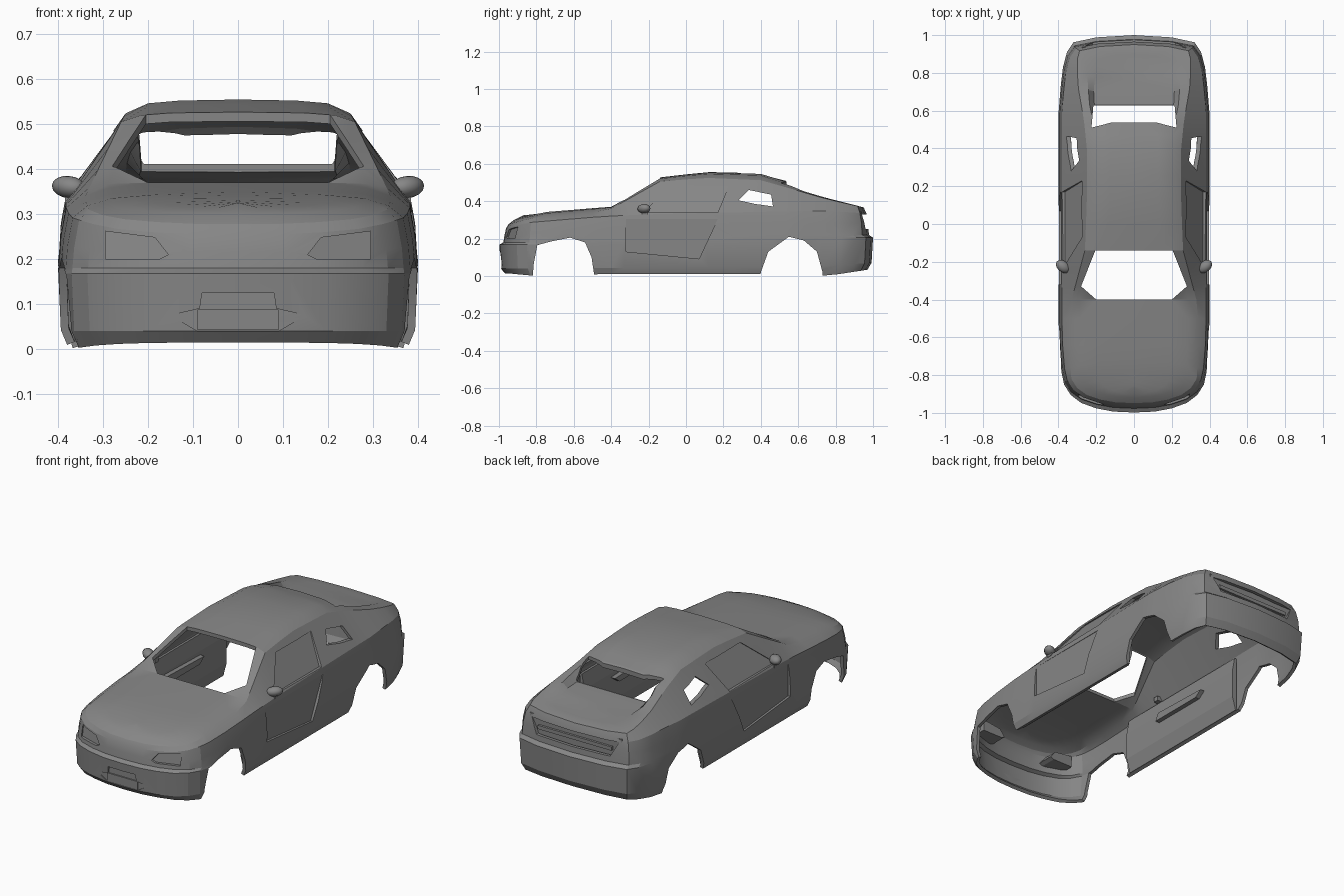
import bpy, bmesh, math

if "Cube" in bpy.data.objects:
    bpy.data.objects.remove(bpy.data.objects["Cube"])

grey = bpy.data.materials.new("dark_grey")
grey.diffuse_color = (.24, .24, .24, 1)
grey.use_nodes = True
grey.node_tree.nodes["Principled BSDF"].inputs["Base Color"].default_value = grey.diffuse_color


def interp(keys, y, k=1):
    if y <= keys[0][0]:
        return keys[0][k]
    for a, b in zip(keys, keys[1:]):
        if y <= b[0]:
            return a[k] + (b[k] - a[k]) * (y - a[0]) / (b[0] - a[0])
    return keys[-1][k]


def new_object(name, bm):
    bmesh.ops.recalc_face_normals(bm, faces=bm.faces)
    me = bpy.data.meshes.new(name)
    bm.to_mesh(me)
    bm.free()
    me.materials.append(grey)
    ob = bpy.data.objects.new(name, me)
    bpy.context.collection.objects.link(ob)
    return ob


def prism(name, poly, axis, lo, hi):
    """Extrude a 2D polygon along an axis; lo/hi may be functions of the 2D point."""
    bm = bmesh.new()
    loops = []
    for d in (lo, hi):
        loop = []
        for a, b in poly:
            v = [a, b]
            v.insert(axis, d(a, b) if callable(d) else d)
            loop.append(bm.verts.new(v))
        loops.append(loop)
        bm.faces.new(loop)
    n = len(poly)
    for i in range(n):
        j = (i + 1) % n
        bm.faces.new((loops[0][i], loops[0][j], loops[1][j], loops[1][i]))
    return new_object(name, bm)


def rect(x0, x1, z0, z1):
    return [(x0, z0), (x1, z0), (x1, z1), (x0, z1)]


# Half plan outline, nose to tail
outline = [(0, -.998), (.11, -.993), (.2, -.976), (.28, -.947), (.335, -.905), (.37, -.85),
           (.385, -.78), (.395, -.65), (.4, -.5), (.4, -.40), (.4, -.33), (.4, -.24),
           (.4, -.14), (.4, 0), (.4, .12), (.4, .26), (.4, .4), (.4, .47), (.4, .53),
           (.4, .58), (.396, .63), (.388, .73), (.376, .83), (.355, .91), (.32, .962),
           (.2, .988), (0, 1.0)]

# Lower rings: width scale, end inset, height along y
lower = [(.95, .03, [(-.95, .014), (-.8, .0), (-.47, .01), (.5, .01), (.75, .0), (.98, .035)]),
         (.985, .008, [(-.9, .04), (.7, .05), (.98, .07)]),
         (1.0, .0, [(-.8, .168), (.8, .205)]),
         (.995, .022, [(-.8, .18), (.8, .22)]),
         (.985, .027, [(-.97, .215), (-.5, .25), (.8, .285)]),
         (.955, .036, [(-.96, .255), (-.85, .285), (-.45, .318), (-.2, .33), (.5, .345),
                       (.75, .348), (.96, .335)])]

# Upper rails: corner limit, end inset, (y, x, z) keys
rail = [(-.95, .31, .277), (-.8, .335, .315), (-.45, .34, .345), (-.40, .33, .36),
        (-.14, .26, .505), (.1, .25, .525), (.4, .25, .512), (.55, .265, .47),
        (.75, .30, .412), (.97, .3, .362)]
edge = [(-.92, .27, .30), (-.75, .28, .335), (-.4, .29, .367), (-.14, .215, .52),
        (.1, .2, .547), (.4, .2, .538), (.53, .215, .495), (.63, .235, .453),
        (.75, .245, .417), (.95, .26, .367)]
inner = [(-.9, .18, .31), (-.75, .19, .342), (-.4, .2, .37), (-.14, .15, .525),
         (.1, .13, .553), (.4, .13, .546), (.53, .13, .506), (.63, .21, .41),
         (.75, .22, .398), (.95, .2, .37)]
centre = [(-.86, 0, .325), (-.6, 0, .355), (-.4, 0, .37), (-.14, 0, .527), (.1, 0, .555),
          (.3, 0, .554), (.53, 0, .51), (.63, 0, .41), (.75, 0, .398), (.95, 0, .37)]
upper = [(.9, .05, rail), (.78, .08, edge), (.55, .10, inner), (0, .13, centre)]


def inset(y, e):
    return y - math.copysign(e * max(0, (abs(y) - .63) / .37), y)


# Body shell
bm = bmesh.new()
for s in (1, -1):
    rows = []
    for sx, e, zk in lower:
        rows.append([bm.verts.new((s * x * sx, inset(y, e), interp(zk, inset(y, e)))) for x, y in outline])
    for lim, e, k in upper:
        row = []
        for x, y in outline:
            yy = inset(y, e)
            row.append(bm.verts.new((s * min(x * lim, interp(k, yy)), yy, interp(k, yy, 2))))
        rows.append(row)
    for r0, r1 in zip(rows, rows[1:]):
        for i in range(len(outline) - 1):
            bm.faces.new((r0[i], r0[i + 1], r1[i + 1], r1[i]))
bmesh.ops.remove_doubles(bm, verts=bm.verts, dist=.0005)
body = new_object("body_shell", bm)
if max(body.data.polygons, key=lambda p: p.center.z).normal.z < 0:
    body.data.flip_normals()
sol = body.modifiers.new("thickness", 'SOLIDIFY')
sol.thickness = .018
sol.offset = -1

# Cutters: wheel arches, window openings, recesses
cutters = [
    prism("front_arch_cut", [(-.825, -.1), (-.815, .06), (-.795, .165), (-.72, .185), (-.62, .205),
                             (-.54, .18), (-.505, .10), (-.475, -.1)], 0, -1, 1),
    prism("rear_arch_cut", [(.385, -.1), (.40, .02), (.44, .13), (.55, .21), (.63, .19),
                            (.70, .13), (.73, .02), (.73, -.1)], 0, -1, 1),
    prism("windshield_cut", [(-.2, -.40), (.2, -.40), (.28, -.33), (.205, -.14), (-.205, -.14),
                             (-.28, -.33)], 2, .2, .8),
    prism("rear_window_cut", [(-.215, .628), (.215, .628), (.225, .51), (.12, .537), (-.12, .537),
                              (-.225, .51)], 2, .2, .8),
    prism("quarter_window_cut", [(.28, .405), (.335, .46), (.455, .435), (.465, .372), (.37, .385)], 0, -1, 1),
    prism("tail_panel_cut", [(-.22, .25), (.22, .25), (.26, .328), (-.26, .328)], 1, .9, 1.2),
    prism("plate_recess_cut", [(-.15, .075), (-.09, .04), (.09, .04), (.15, .075), (.085, .09),
                               (.08, .125), (-.08, .125), (-.085, .09)], 1, -1.2, -.98),
]
door = [(-.32, .13), (.07, .092), (.17, .305), (-.32, .305)]
glass = [(-.23, .34), (.17, .34), (.23, .485), (-.07, .485)]
lamp = [(.155, .21), (.175, .2), (.295, .2), (.295, .262), (.185, .248)]


def nose(x, z):
    """Depth of the nose surface at a given width."""
    return interp([(0, -.97), (.16, -.955), (.28, -.921), (.33, -.885)], abs(x)) + .25 * max(0, z - .22)


for s in (1, -1):
    cutters.append(prism("door_cut", door, 0, s * .385, s * .6))
    cutters.append(prism("door_glass_cut", glass, 0,
                         lambda y, z, s=s: s * (.372 - (z - .33) * .668), s * .6))
    cutters.append(prism("headlight_cut", [(s * x, z) for x, z in lamp], 1, -1.2,
                         lambda x, z: nose(x, z) + .006))
for c in cutters:
    m = body.modifiers.new(c.name, 'BOOLEAN')
    m.object = c
    m.operation = 'DIFFERENCE'
    m.solver = 'EXACT'
bpy.context.view_layer.objects.active = body
body.select_set(True)
for m in list(body.modifiers):
    bpy.ops.object.modifier_apply(modifier=m.name)
for c in cutters:
    bpy.data.objects.remove(c)
bpy.ops.object.shade_smooth_by_angle(angle=math.radians(20))

# Number plate blank, recessed tail panel and strip
prism("front_plate", rect(-.09, .09, .042, .088), 1, -.987, -.974)
prism("tail_panel", rect(-.275, .275, .235, .345), 1, .93, .938)
prism("tail_strip", rect(-.22, .22, .275, .295), 1, .936, .95)

# Mirrors, inner doors with armrests, headlight housings
for s, side in ((1, "right"), (-1, "left")):
    bm = bmesh.new()
    bmesh.ops.create_uvsphere(bm, u_segments=12, v_segments=8, radius=1)
    for v in bm.verts:
        x, y, z = v.co
        v.co = (s * (.376 + .038 * x), -.225 + .033 * y + .012 * x, .36 + .025 * z + .003 * x)
    mirror = new_object(side + "_mirror", bm)
    for p in mirror.data.polygons:
        p.use_smooth = True
    prism(side + "_mirror_stem", rect(-.235, -.205, .325, .35), 0, s * .33, s * .385)
    depth = [(.015, .358), (.09, .337), (.24, .337), (.32, .352)]
    for part, zs in (("sill", (.015, .09)), ("inner_door", (.09, .24)), ("door_top", (.24, .32))):
        prism(side + "_" + part, rect(-.46, .385, *zs), 0,
              lambda y, z, s=s: s * interp(depth, z), s * .364)
    prism(side + "_armrest", [(-.2, .19), (.12, .19), (.16, .22), (-.18, .23)], 0, s * .312, s * .338)
    prism(side + "_headlight_housing", [(s * x, z) for x, z in lamp], 1,
          lambda x, z: nose(x, z) + .007, -.85)
